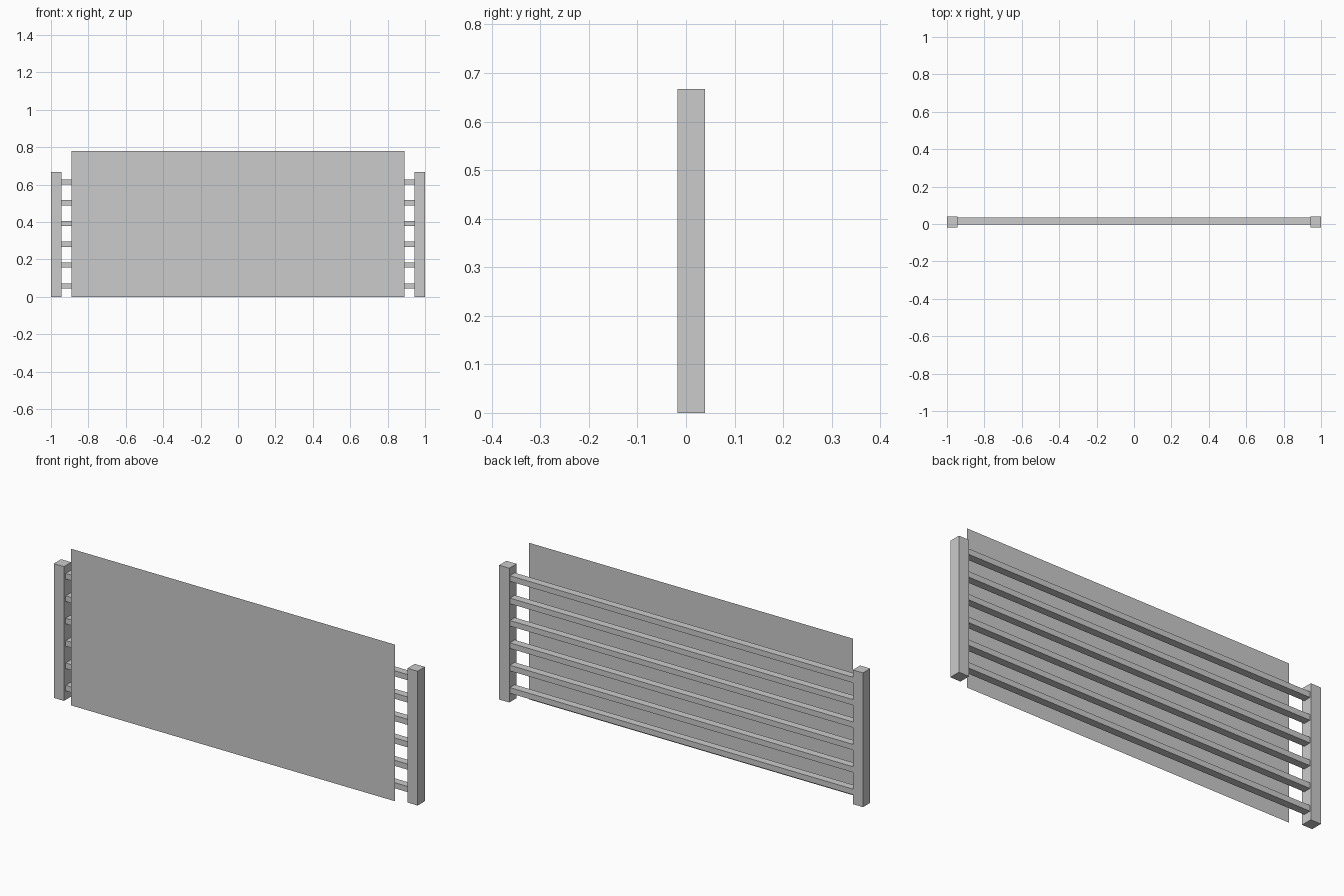
import bpy
import bmesh

if "Cube" in bpy.data.objects:
    bpy.data.objects.remove(bpy.data.objects["Cube"])

POST_W = 0.056      # post width and depth
POST_H = 0.667
PANEL_Y = -0.039    # the sheet hangs in front of the posts
RAILS = 6
STEP = POST_H / RAILS


def add_mesh(name, bm):
    mesh = bpy.data.meshes.new(name)
    bm.to_mesh(mesh)
    bm.free()
    obj = bpy.data.objects.new(name, mesh)
    bpy.context.collection.objects.link(obj)
    return obj


def box(name, low, high):
    bm = bmesh.new()
    bmesh.ops.create_cube(bm, size=1)
    for v in bm.verts:
        v.co = [high[i] if v.co[i] > 0 else low[i] for i in range(3)]
    return add_mesh(name, bm)


# Square end posts
for side, x in (("left", -1.0), ("right", 1.0 - POST_W)):
    box(f"{side}_post", (x, -0.018, 0), (x + POST_W, 0.039, POST_H))

# Horizontal rails between the posts
inner = 1.0 - POST_W
for i in range(RAILS):
    z = 0.058 + i * STEP
    box(f"rail_{i + 1}", (-inner, -0.004, z - 0.014), (inner, 0.034, z + 0.014))

# Thin front sheet, a single flat face
bm = bmesh.new()
corners = ((-0.89, 0), (0.89, 0), (0.89, 0.778), (-0.89, 0.778))
bm.faces.new([bm.verts.new((x, PANEL_Y, z)) for x, z in corners])
add_mesh("front_panel", bm)
